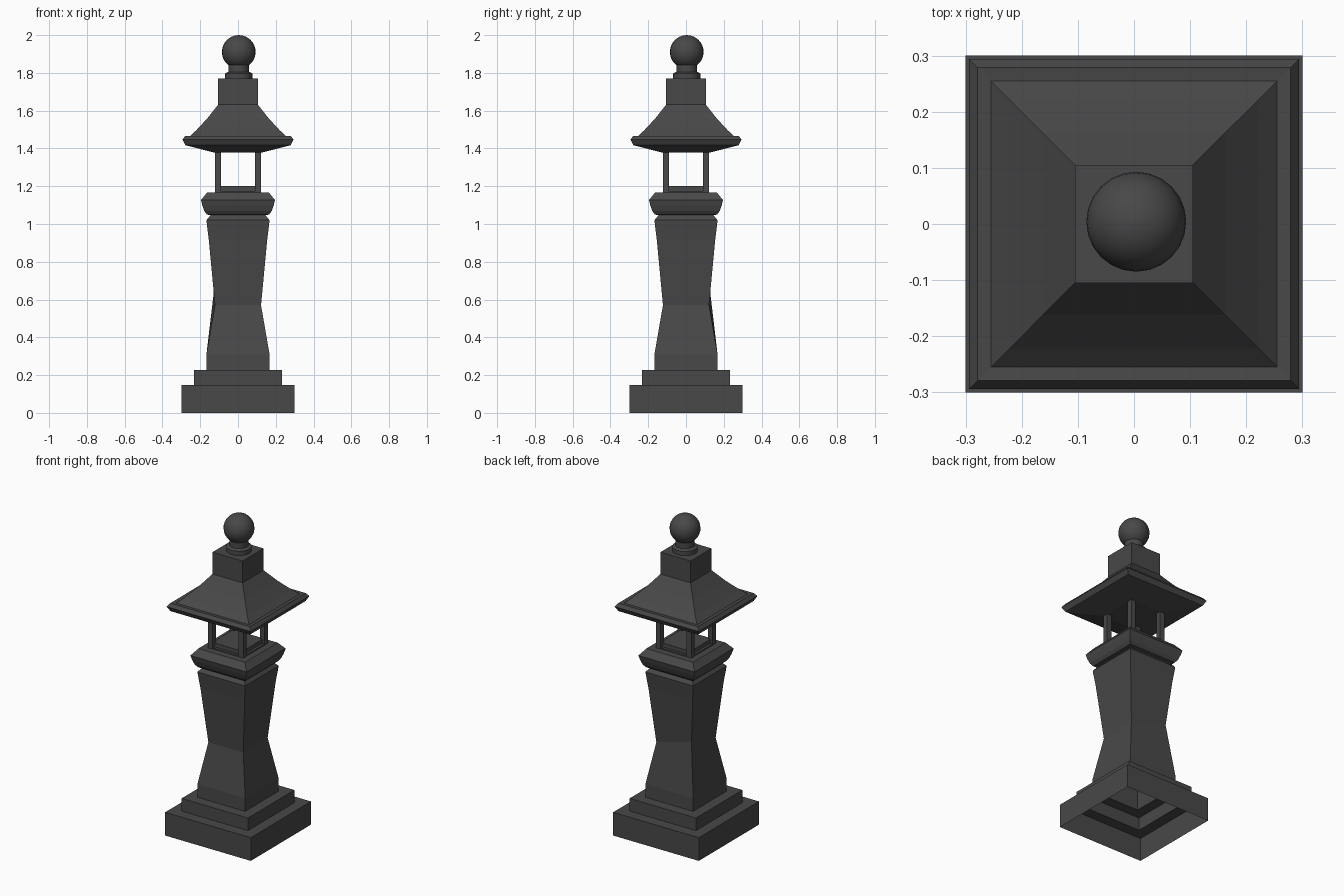
import bpy, bmesh
from math import pi, cos, sin

if "Cube" in bpy.data.objects:
    bpy.data.objects.remove(bpy.data.objects["Cube"])

dark = bpy.data.materials.new("dark_stone")
dark.diffuse_color = (0.065, 0.065, 0.065, 1)
dark.use_nodes = True
dark.node_tree.nodes["Principled BSDF"].inputs["Base Color"].default_value = dark.diffuse_color
CORNERS = [(-1, -1), (1, -1), (1, 1), (-1, 1)]
ROUND = [(cos(i * pi / 12), sin(i * pi / 12)) for i in range(24)]


def loft(name, profile, section=CORNERS, centre=(0, 0), cap_low=False, cap_top=False):
    """Skin a section through (half width, height) rings."""
    bm = bmesh.new()
    rings = [[bm.verts.new((centre[0] + x * r, centre[1] + y * r, z)) for x, y in section]
             for r, z in profile]
    n = len(section)
    for a, b in zip(rings, rings[1:]):
        for i in range(n):
            j = (i + 1) % n
            bm.faces.new((a[i], a[j], b[j], b[i]))
    if cap_low:
        bm.faces.new(rings[0][::-1])
    if cap_top:
        bm.faces.new(rings[-1])
    mesh = bpy.data.meshes.new(name)
    bm.to_mesh(mesh)
    bm.free()
    mesh.materials.append(dark)
    ob = bpy.data.objects.new(name, mesh)
    bpy.context.collection.objects.link(ob)
    return ob


def smooth(ob):
    bpy.ops.object.select_all(action='DESELECT')
    ob.select_set(True)
    bpy.context.view_layer.objects.active = ob
    bpy.ops.object.shade_smooth_by_angle(angle=0.6)


# Hollow stepped base, open underneath
loft("stepped_base", [(0.30, 0), (0.30, 0.147), (0.232, 0.147), (0.232, 0.227), (0.167, 0.227)])

# Waisted pillar; the back left corner pinches in a little higher
pillar = loft("pillar", [(0.167, 0.227), (0.167, 0.31), (0.122, 0.57), (0.155, 0.92),
                         (0.165, 1.0), (0.167, 1.02), (0.145, 1.047)])
pillar.data.vertices[2 * 4 + 3].co = (-0.128, 0.128, 0.64)

# Rounded capital
loft("capital", [(0.145, 1.047), (0.165, 1.05), (0.178, 1.068), (0.189, 1.098),
                 (0.196, 1.127), (0.163, 1.167)], cap_top=True)

# Lantern chamber: sill and four corner posts
loft("lantern_sill", [(0.122, 1.165), (0.122, 1.175), (0.106, 1.175), (0.106, 1.2)], cap_top=True)
for i, (x, y) in enumerate(CORNERS):
    loft(f"lantern_post_{i + 1}", [(0.016, 1.165), (0.016, 1.385)],
         centre=(x * 0.107, y * 0.107), cap_low=True, cap_top=True)

# Flared roof with lipped eaves, rising into the square chimney block
loft("roof", [(0.125, 1.378), (0.278, 1.417), (0.294, 1.447), (0.279, 1.467), (0.255, 1.465),
              (0.222, 1.495), (0.162, 1.56), (0.105, 1.632), (0.105, 1.77)],
     cap_low=True, cap_top=True)

# Round collar and neck under the finial
smooth(loft("finial_neck", [(0.073, 1.77), (0.073, 1.797), (0.055, 1.805), (0.055, 1.86)],
            section=ROUND, centre=(0.004, 0.004), cap_top=True))

# Ball finial
bpy.ops.mesh.primitive_uv_sphere_add(segments=24, ring_count=16, radius=0.089,
                                     location=(0.004, 0.004, 1.911))
ball = bpy.context.object
ball.name = "ball_finial"
ball.data.materials.append(dark)
smooth(ball)
